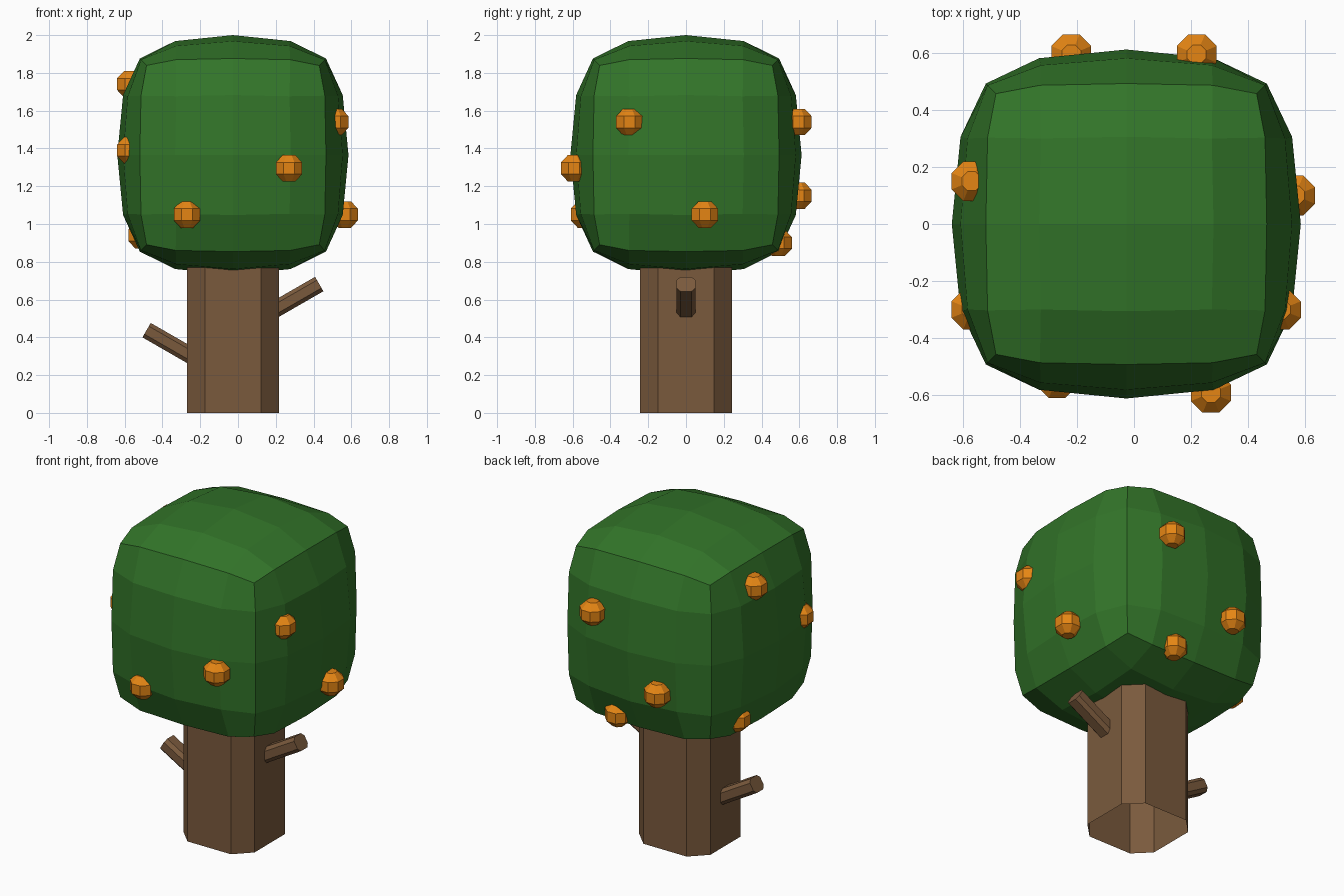
import bpy, bmesh, math
from mathutils import Vector, Matrix

if "Cube" in bpy.data.objects:
    bpy.data.objects.remove(bpy.data.objects["Cube"])


def material(name, rgb):
    m = bpy.data.materials.new(name)
    m.diffuse_color = (*rgb, 1)
    m.use_nodes = True
    m.node_tree.nodes["Principled BSDF"].inputs["Base Color"].default_value = m.diffuse_color
    return m


GREEN = material("leaf green", (0.032, 0.175, 0.022))
BROWN = material("bark brown", (0.195, 0.102, 0.046))
ORANGE = material("fruit orange", (0.78, 0.235, 0.007))


def add_object(name, bm, mat):
    me = bpy.data.meshes.new(name)
    bmesh.ops.recalc_face_normals(bm, faces=bm.faces)
    bm.to_mesh(me)
    bm.free()
    me.materials.append(mat)
    ob = bpy.data.objects.new(name, me)
    bpy.context.collection.objects.link(ob)
    return ob


def bevelled_prism(name, w, d, bevel, start, end, cap_start, mat):
    """Square bar with chamfered corners, running from start to end."""
    start, end = Vector(start), Vector(end)
    axis = (end - start).normalized()
    side = Vector((0, 1, 0))
    up = axis.cross(side)
    outline = [(w, d - bevel), (w - bevel, d), (bevel - w, d), (-w, d - bevel),
               (-w, bevel - d), (bevel - w, -d), (w - bevel, -d), (w, bevel - d)]
    bm = bmesh.new()
    rings = [[bm.verts.new(p + up * u + side * v) for u, v in outline]
             for p in (start, end)]
    for i in range(8):
        j = (i + 1) % 8
        bm.faces.new((rings[0][i], rings[0][j], rings[1][j], rings[1][i]))
    bm.faces.new(rings[1])
    if cap_start:
        bm.faces.new(rings[0])
    return add_object(name, bm, mat)


# Trunk, open underneath, and two stub branches
CX = -0.027
bevelled_prism("trunk", 0.243, 0.243, 0.095, (CX, 0, 0), (CX, 0, 0.85), False, BROWN)
bevelled_prism("right_branch", 0.044, 0.05, 0.02, (0.10, 0, 0.492), (0.43, 0, 0.682), True, BROWN)
bevelled_prism("left_branch", 0.044, 0.05, 0.02, (-0.154, 0, 0.248), (-0.484, 0, 0.438), True, BROWN)

# Canopy: 4x4 gridded cube, rounded by the rank of each coordinate
ROUND = {(2, 0, 0): (1, 0), (2, 1, 0): (0.95, 0.5), (2, 1, 1): (0.91, 0.49),
         (2, 2, 0): (0.805, 0), (2, 2, 1): (0.795, 0.495), (2, 2, 2): (0.747, 0)}
bm = bmesh.new()
bmesh.ops.create_cube(bm, size=4)
bmesh.ops.subdivide_edges(bm, edges=bm.edges[:], cuts=3, use_grid_fill=True)
for v in bm.verts:
    c = [round(a) for a in v.co]
    big, small = ROUND[tuple(sorted((abs(a) for a in c), reverse=True))]
    v.co = [math.copysign((0, small, big)[abs(a)], a) for a in c]
    v.co = (CX + v.co.x * 0.612, v.co.y * 0.612, 1.365 + v.co.z * 0.635)
add_object("canopy", bm, GREEN)

# Fruit: faceted balls, octagon profile turned in eight steps
FRUIT = [(0.27, -0.592, 1.295), (-0.27, -0.54, 1.05),
         (0.515, -0.30, 1.54), (0.565, 0.10, 1.05),
         (0.22, 0.595, 1.54), (-0.22, 0.595, 1.15), (0.12, 0.49, 0.90),
         (-0.57, 0.15, 1.74), (-0.57, -0.30, 1.39), (-0.51, 0.23, 0.94)]
PROFILE = [(0.036, -0.07), (0.0757, -0.031), (0.0757, 0.031), (0.036, 0.07)]
for n, pos in enumerate(FRUIT, 1):
    bm = bmesh.new()
    rings = [[bm.verts.new((r * math.cos(a), r * math.sin(a), z))
              for a in (math.pi / 8 + i * math.pi / 4 for i in range(8))]
             for r, z in PROFILE]
    for lo, hi in zip(rings, rings[1:]):
        for i in range(8):
            j = (i + 1) % 8
            bm.faces.new((lo[i], lo[j], hi[j], hi[i]))
    bm.faces.new(rings[0])
    bm.faces.new(rings[-1])
    add_object(f"fruit_{n}", bm, ORANGE).location = pos
